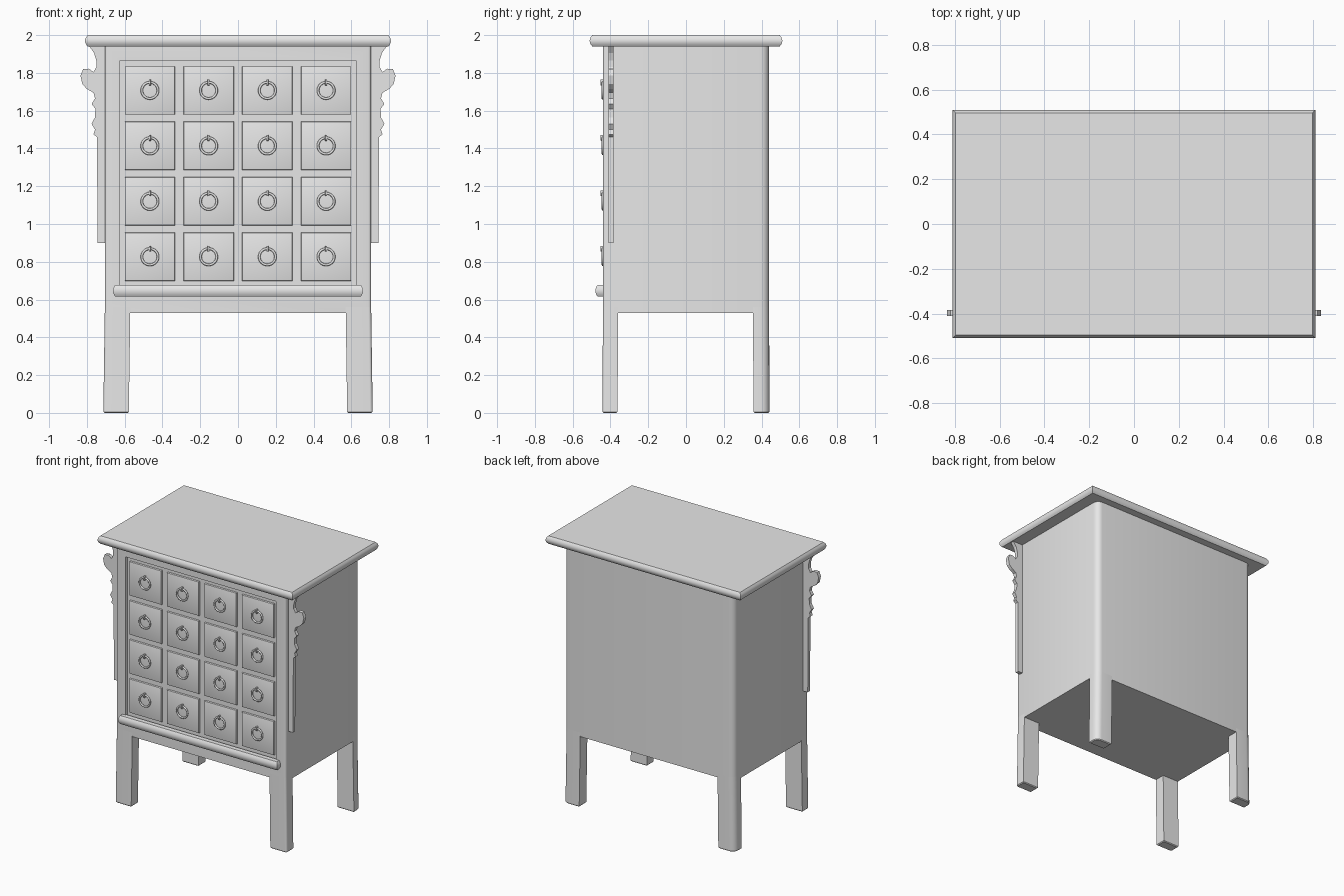
import bpy
import bmesh
import math

if "Cube" in bpy.data.objects:
    bpy.data.objects.remove(bpy.data.objects["Cube"], do_unlink=True)

# Single plain finish
grey = bpy.data.materials.new("plain_grey")
grey.use_nodes = True
grey.diffuse_color = (0.8, 0.8, 0.8, 1)
grey.node_tree.nodes["Principled BSDF"].inputs["Base Color"].default_value = (0.8, 0.8, 0.8, 1)


def finish(name, bm, smooth=True):
    bmesh.ops.recalc_face_normals(bm, faces=bm.faces)
    mesh = bpy.data.meshes.new(name)
    bm.to_mesh(mesh)
    bm.free()
    mesh.materials.append(grey)
    obj = bpy.data.objects.new(name, mesh)
    bpy.context.collection.objects.link(obj)
    if smooth:
        activate(obj)
        bpy.ops.object.shade_smooth_by_angle(angle=math.radians(35))
    return obj


def activate(obj):
    bpy.ops.object.select_all(action='DESELECT')
    obj.select_set(True)
    bpy.context.view_layer.objects.active = obj


def box_mesh(lo, hi):
    bm = bmesh.new()
    bmesh.ops.create_cube(bm, size=1)
    for v in bm.verts:
        v.co = [(a + b) / 2 + c * (b - a) for a, b, c in zip(lo, hi, v.co)]
    return bm


def bevel(bm, test, radius, segments=4):
    edges = [e for e in bm.edges if test(e)]
    bmesh.ops.bevel(bm, geom=edges, offset=radius, segments=segments,
                    affect='EDGES', profile=0.5, clamp_overlap=True)


def upright(e):
    d = e.verts[0].co - e.verts[1].co
    return abs(d.z) > 0.9 * d.length


def middle(e):
    return (e.verts[0].co + e.verts[1].co) / 2


# Slab whose edges bulge outwards at mid height
def moulded_slab(name, lo, hi, inset):
    bm = bmesh.new()
    rings = []
    for i in range(7):
        t = i / 6
        d = inset * (2 * t - 1) ** 2
        z = lo[2] + t * (hi[2] - lo[2])
        corners = ((lo[0] + d, lo[1] + d), (hi[0] - d, lo[1] + d),
                   (hi[0] - d, hi[1] - d), (lo[0] + d, hi[1] - d))
        rings.append([bm.verts.new((x, y, z)) for x, y in corners])
    for a, b in zip(rings, rings[1:]):
        for i in range(4):
            j = (i + 1) % 4
            bm.faces.new((a[i], a[j], b[j], b[i]))
    bm.faces.new(rings[0])
    bm.faces.new(rings[-1])
    return finish(name, bm)


moulded_slab("table_top", (-0.81, -0.51, 1.94), (0.81, 0.51, 2.0), 0.014)
moulded_slab("front_ledge", (-0.662, -0.48, 0.615), (0.662, -0.42, 0.678), 0.012)

# Cabinet body with rounded corner posts and a shallow front recess
bm = box_mesh((-0.705, -0.44, 0.53), (0.705, 0.44, 1.945))
bevel(bm, lambda e: upright(e) and middle(e).y > 0, 0.045, 5)
bevel(bm, lambda e: upright(e) and middle(e).y < -0.4, 0.015, 3)
body = finish("cabinet_body", bm, smooth=False)
cutter = finish("recess_cutter", box_mesh((-0.625, -0.6, 0.65), (0.625, -0.42, 1.865)), smooth=False)
cutter.hide_render = True
cut = body.modifiers.new("recess", 'BOOLEAN')
cut.object = cutter
cut.solver = 'EXACT'
activate(body)
bpy.ops.object.modifier_apply(modifier=cut.name)
bpy.data.objects.remove(cutter, do_unlink=True)
activate(body)
bpy.ops.object.shade_smooth_by_angle(angle=math.radians(35))

# Legs, splayed slightly outwards towards the floor
for side, sx in (("right", -1), ("left", 1)):
    for end, sy, depth in (("front", -1, 0.08), ("back", 1, 0.085)):
        xs = sorted((sx * 0.57, sx * 0.705))
        ys = sorted((sy * (0.44 - depth), sy * 0.44))
        bm = box_mesh((xs[0], ys[0], 0), (xs[1], ys[1], 0.56))
        bevel(bm, lambda e: upright(e) and middle(e).x * sx > 0.65 and middle(e).y * sy > 0.4,
              0.045 if sy > 0 else 0.015, 5)
        bevel(bm, lambda e: middle(e).z < 0.001, 0.006, 1)
        for v in bm.verts:
            if v.co.z < 0.1:
                v.co.x += sx * 0.008
                v.co.y += sy * 0.002
        finish(f"{end}_{side}_leg", bm)


# Drawer fronts with ring pulls
def drawer(row, col):
    x, z = (col - 1.5) * 0.311, 1.707 - row * 0.2935
    tag = f"{row + 1}_{col + 1}"
    bm = box_mesh((x - 0.133, -0.434, z - 0.128), (x + 0.133, -0.41, z + 0.128))
    bevel(bm, lambda e: middle(e).y < -0.433, 0.006, 2)
    finish(f"drawer_{tag}", bm)
    bpy.ops.mesh.primitive_torus_add(location=(x, -0.44, z), rotation=(math.pi / 2, 0, 0),
                                     major_radius=0.043, minor_radius=0.0065,
                                     major_segments=28, minor_segments=8)
    ring = bpy.context.object
    ring.name = f"ring_pull_{tag}"
    ring.data.materials.append(grey)
    bpy.ops.object.shade_smooth()
    bm = box_mesh((x - 0.005, -0.453, z + 0.027), (x + 0.005, -0.43, z + 0.058))
    bevel(bm, lambda e: middle(e).y < -0.452, 0.003, 2)
    finish(f"ring_staple_{tag}", bm)


for row in range(4):
    for col in range(4):
        drawer(row, col)

# Carved side brackets
outline = [(0.69, 0.9), (0.743, 0.9), (0.747, 1.46), (0.765, 1.475), (0.757, 1.5),
           (0.775, 1.53), (0.757, 1.565), (0.755, 1.61), (0.775, 1.635), (0.757, 1.665),
           (0.765, 1.695), (0.8, 1.715), (0.824, 1.74), (0.834, 1.785), (0.82, 1.82),
           (0.79, 1.822), (0.765, 1.805), (0.75, 1.83), (0.75, 1.865), (0.762, 1.905),
           (0.79, 1.945), (0.69, 1.945)]
for side, sx in (("right", -1), ("left", 1)):
    bm = bmesh.new()
    face = bm.faces.new([bm.verts.new((sx * x, -0.41, z)) for x, z in outline])
    grown = bmesh.ops.extrude_face_region(bm, geom=[face])
    for v in grown["geom"]:
        if isinstance(v, bmesh.types.BMVert):
            v.co.y = -0.383
    finish(f"{side}_carved_bracket", bm, smooth=False)
